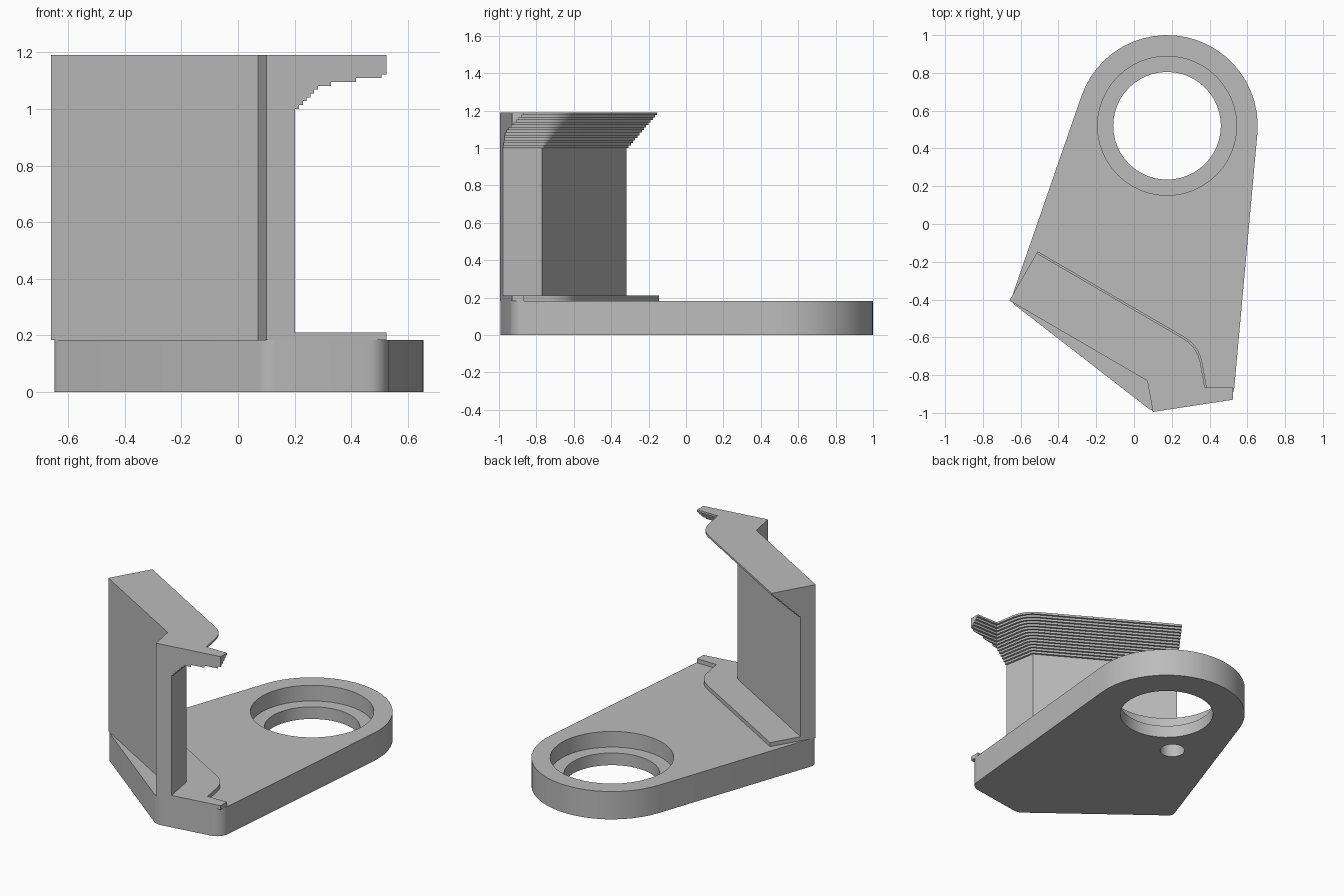
import bpy, bmesh, math
from mathutils import Vector

if "Cube" in bpy.data.objects:
    bpy.data.objects.remove(bpy.data.objects["Cube"])

grey = bpy.data.materials.new("plain_grey")
grey.diffuse_color = (0.5, 0.5, 0.5, 1)
grey.use_nodes = True
grey.node_tree.nodes["Principled BSDF"].inputs["Base Color"].default_value = grey.diffuse_color


def prism(bm, pts, z0, z1):
    """Extrude a plan outline between two heights."""
    lo = [bm.verts.new((x, y, z0)) for x, y in pts]
    f = bm.faces.new(lo)
    up = bmesh.ops.extrude_face_region(bm, geom=[f])["geom"]
    for v in up:
        if isinstance(v, bmesh.types.BMVert):
            v.co.z = z1


def finish(name, bm):
    bmesh.ops.recalc_face_normals(bm, faces=bm.faces)
    me = bpy.data.meshes.new(name)
    bm.to_mesh(me)
    bm.free()
    ob = bpy.data.objects.new(name, me)
    me.materials.append(grey)
    bpy.context.collection.objects.link(ob)
    return ob


def arc(c, r, a0, a1, n):
    return [(c[0] + r * math.cos(math.radians(a0 + (a1 - a0) * i / n)),
             c[1] + r * math.sin(math.radians(a0 + (a1 - a0) * i / n))) for i in range(n + 1)]


def fillet(prev, p, nxt, r, n=8):
    """Round one outline corner."""
    p = Vector(p)
    a, b = (Vector(prev) - p).normalized(), (Vector(nxt) - p).normalized()
    half = a.angle(b) / 2
    c = p + (a + b).normalized() * r / math.sin(half)
    s, e = (p + a * r / math.tan(half)) - c, (p + b * r / math.tan(half)) - c
    a0 = math.degrees(math.atan2(s.y, s.x))
    sweep = (math.degrees(math.atan2(e.y, e.x)) - a0 + 180) % 360 - 180
    return arc(c, r, a0, a0 + sweep, n)


# Base plate: round end, straight flanks and three rounded corners
HUB = (0.175, 0.52)
BASE_TOP = 0.183
hub_arc = arc(HUB, 0.48, -5.3, 161.3, 24)
corners = [(-0.655, -0.41), (0.1, -0.995), (0.525, -0.93)]
chain = [hub_arc[-1]] + corners + [hub_arc[0]]
outline = list(hub_arc)
for i, r in enumerate((0.04, 0.08, 0.08)):
    outline += fillet(chain[i], chain[i + 1], chain[i + 2], r)
bm = bmesh.new()
prism(bm, outline, 0, BASE_TOP)
base = finish("base_plate", bm)

# Through hole, counterbore and blind hole underneath
for name, c, r, z0, z1 in (("through_hole", HUB, 0.285, -0.1, 0.3),
                           ("counterbore", HUB, 0.368, 0.08, 0.3),
                           ("blind_hole", (-0.14, 0.2), 0.075, -0.1, 0.1)):
    bm = bmesh.new()
    prism(bm, arc(c, r, 0, 360, 48)[:-1], z0, z1)
    cutter = finish(name + "_cutter", bm)
    mod = base.modifiers.new(name, "BOOLEAN")
    mod.operation, mod.solver, mod.object = "DIFFERENCE", "EXACT", cutter
    bpy.context.view_layer.objects.active = base
    bpy.ops.object.modifier_apply(modifier=name)
    bpy.data.objects.remove(cutter)

# Upright wall section, widened on its inner side by d, with an optional tab
END = (-0.66, -0.405)
BEND = (0.165, -0.77)
TIP = (0.1, -0.995)
SLOPE = 0.153


def section(d, tab_y=None):
    w = 0.1 + d
    pts = [TIP, (0.07, -0.83), END, (END[0] + 0.5 * w, END[1] + 0.866 * w)]
    pts += arc(BEND, d, 60, 10, 8) if d else [BEND]
    x, y = pts[-1]
    t = (y - TIP[1] - SLOPE * (x - TIP[0])) / (0.985 + SLOPE * 0.174)
    foot = (x + 0.174 * t, y - 0.985 * t)
    if tab_y is None or tab_y <= foot[1] + 0.001:
        return pts + [foot]
    pts.append((x + 0.174 * (y - tab_y) / 0.985, tab_y))
    xt = TIP[0] + (tab_y - TIP[1]) / SLOPE
    if xt > 0.525:
        return pts + [(0.525, tab_y), (0.525, -0.93)]
    return pts + [(xt, tab_y)]


# Bottom flange
bm = bmesh.new()
prism(bm, section(0.2, -0.865), BASE_TOP, 0.21)
finish("bottom_flange", bm)

# Wall
bm = bmesh.new()
prism(bm, section(0), 0.21, 1.0)
finish("upright_wall", bm)

# Stepped overhang
STEPS, TOP = 14, 1.19
h = (TOP - 1.0) / STEPS
bm = bmesh.new()
for i in range(STEPS):
    z1 = 1.0 + (i + 1) * h
    prism(bm, section(0.19 * (i + 1) / STEPS, -0.865 - (TOP - z1)), z1 - h, z1)
finish("stepped_overhang", bm)

# Smooth the round faces, keep the edges sharp
for ob in bpy.context.collection.objects:
    ob.select_set(True)
bpy.context.view_layer.objects.active = base
bpy.ops.object.shade_smooth_by_angle(angle=math.radians(30))
